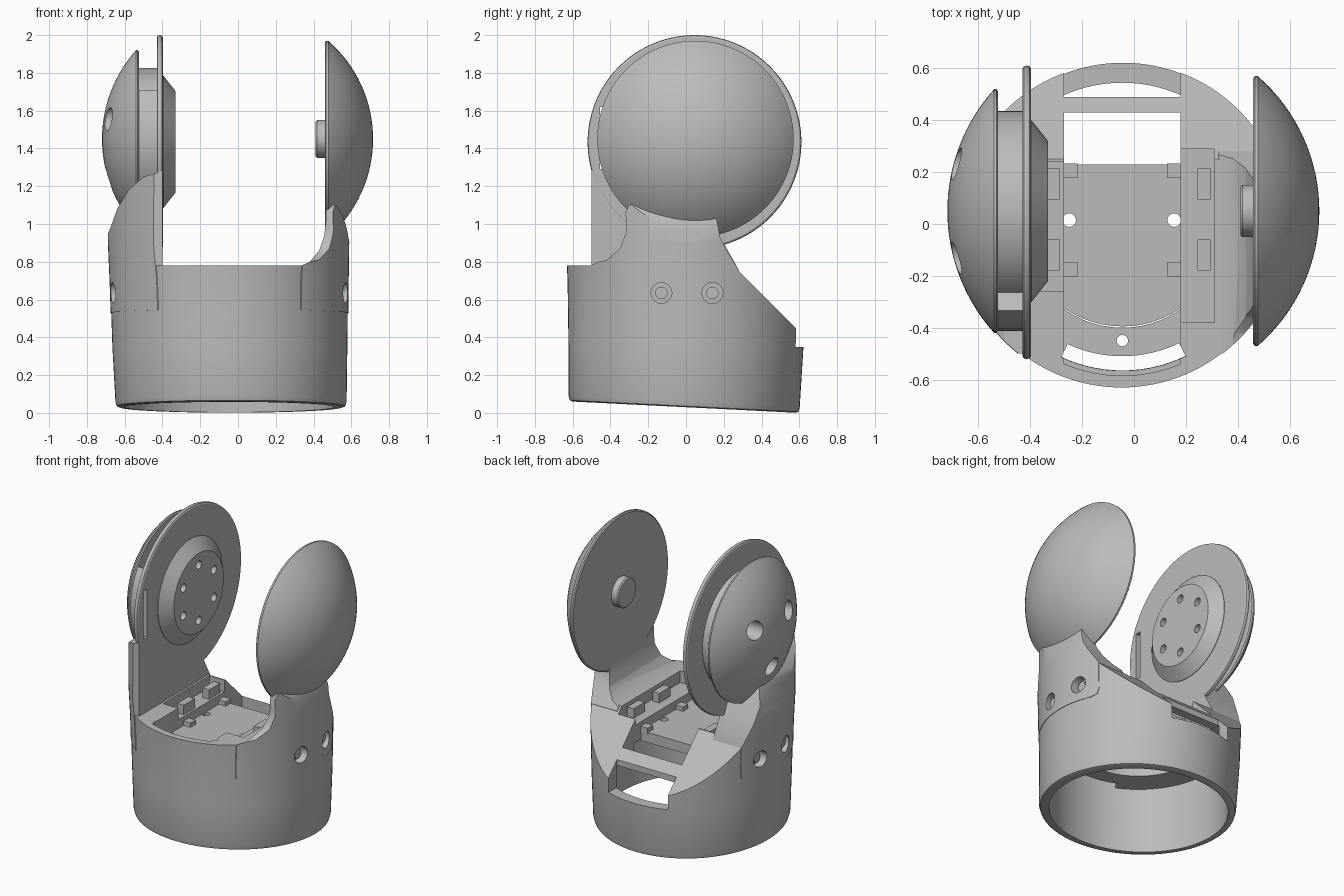
import bpy, bmesh, math
from math import sin, cos, radians, pi
from mathutils import Vector

cube = bpy.data.objects.get("Cube")
if cube:
    bpy.data.objects.remove(cube, do_unlink=True)

grey = bpy.data.materials.new("plain_grey")
grey.use_nodes = True
grey.diffuse_color = (0.5, 0.5, 0.5, 1)
grey.node_tree.nodes["Principled BSDF"].inputs["Base Color"].default_value = (0.5, 0.5, 0.5, 1)


def finish(name, bm):
    bmesh.ops.remove_doubles(bm, verts=bm.verts, dist=1e-5)
    bmesh.ops.recalc_face_normals(bm, faces=bm.faces)
    mesh = bpy.data.meshes.new(name)
    bm.to_mesh(mesh)
    bm.free()
    mesh.materials.append(grey)
    ob = bpy.data.objects.new(name, mesh)
    bpy.context.collection.objects.link(ob)
    return ob


def skin(name, rings):
    """Closed skin through rings of points."""
    bm = bmesh.new()
    rows = [[bm.verts.new(p) for p in ring] for ring in rings]
    n = len(rows[0])
    for a, b in zip(rows, rows[1:]):
        for i in range(n):
            j = (i + 1) % n
            bm.faces.new((a[i], a[j], b[j], b[i]))
    bm.faces.new(rows[0])
    bm.faces.new(rows[-1])
    return finish(name, bm)


def prism(name, pts, axis, a, b):
    """Extrude a 2D outline along an axis from a to b."""
    def at(p, t):
        q = list(p)
        q.insert(axis, t)
        return Vector(q)
    return skin(name, [[at(p, t) for p in pts] for t in (a, b)])


def box(name, x0, x1, y0, y1, z0, z1):
    return prism(name, [(x0, y0), (x1, y0), (x1, y1), (x0, y1)], 2, z0, z1)


def circle(cu, cv, r, n=48):
    return [(cu + r * cos(2 * pi * i / n), cv + r * sin(2 * pi * i / n)) for i in range(n)]


def sector(cu, cv, r0, r1, a0, a1, n=16):
    angles = [radians(a0 + (a1 - a0) * i / n) for i in range(n + 1)]
    outer = [(cu + r1 * cos(a), cv + r1 * sin(a)) for a in angles]
    inner = [(cu + r0 * cos(a), cv + r0 * sin(a)) for a in reversed(angles)]
    return outer + inner


def lathe_x(name, profile, cy, cz, n=96):
    """Turn (x, radius) pairs around a line parallel to x."""
    return skin(name, [[(x, y, z) for y, z in circle(cy, cz, max(r, 0.002), n)] for x, r in profile])


def cut(ob, tool, operation="DIFFERENCE"):
    mod = ob.modifiers.new("cut", "BOOLEAN")
    mod.operation, mod.solver, mod.object = operation, "EXACT", tool
    bpy.context.view_layer.objects.active = ob
    bpy.ops.object.modifier_apply(modifier=mod.name)
    bpy.data.objects.remove(tool, do_unlink=True)


def envelope(name, grow=0.0):
    """Tapered outer form of the cup with a tilted base."""
    spec = [(-.037, -.01, .59, .03, 1), (-.037, -.01, .605, .036, 1), (-.037, -.01, .612, .06, 1),
            (-.043, 0, .622, .35, 0), (-.047, .003, .63, .7, 0), (-.05, 0, .636, .9, 0), (-.05, 0, .634, 1.4, 0)]
    return skin(name, [[(x, y, z - .05 * y * tilt) for x, y in circle(cx, cy, r + grow, 128)]
                       for cx, cy, r, z, tilt in spec])


CX, CY = -.045, -.01
AY, AZ = .05, 1.45

# Cup body with sloping rear
body = envelope("cup_body")
cut(body, prism("side_form", [(-.8, -.2), (-.8, .77), (-.79, .78), (.25, .78), (.53, .5), (.8, .23),
                              (.8, -.2)], 0, -1, 1), "INTERSECT")
cut(body, prism("cavity", circle(CX, CY, .555, 96), 2, -.3, .5))
cut(body, prism("bore", circle(CX, CY, .39, 64), 2, .4, .58))

# Central pocket, kept inside a thin front rim
pocket = prism("pocket", circle(CX, CY, .575, 96), 2, .56, 1)
cut(pocket, box("pocket_limit", -.27, .18, -.8, .43, .3, 1.2), "INTERSECT")
cut(body, pocket)
cut(body, box("rear_hole", -.27, .18, .23, .43, .2, .9))
cut(body, prism("front_slot", sector(CX, CY, .5, .556, 245, 296), 2, .2, .9))
cut(body, box("rear_window", -.27, .18, .49, .9, .35, .9))
cut(body, prism("screw_hole", circle(CX, -.45, .022, 20), 2, .3, .9))

# Side ledges beside the pocket
for x0, x1, y0, y1 in ((.17, .31, -.38, .29), (-.385, -.26, -.26, .24)):
    cut(body, box("ledge", x0, x1, y0, y1, .7, 1))

# Tray with screw holes and corner clips
tray = prism("tray", circle(CX, 0, .395, 64), 2, .57, .64)
cut(tray, box("tray_limit", -.275, .185, -.6, .23, .4, .9), "INTERSECT")
for x in (-.25, .155):
    cut(tray, prism("tray_hole", circle(x, .015, .026, 20), 2, .3, .9))
parts = [body, tray]
for x, side in ((-.245, "right"), (.155, "left")):
    for y, end in ((.205, "rear"), (-.175, "front")):
        parts.append(box(f"clip_{end}_{side}", x - .028, x + .028, y - .028, y + .028, .63, .67))
for x, side in ((-.31, "right"), (.27, "left")):
    for y, end in ((.155, "rear"), (-.12, "front")):
        parts.append(box(f"ledge_block_{end}_{side}", x - .025, x + .025, y - .06, y + .06, .69, .765))

# Arms rising from the cup
left_side = [(-.5, .545), (-.5, .79), (-.42, .81), (-.35, .87), (-.315, .96), (-.32, 1.06), (-.28, 1.15),
             (.14, 1.15), (.18, .93), (.21, .87), (.28, .755), (.28, .57), (.27, .535), (.23, .52)]
left_front = [(.325, .4), (.325, .775), (.38, .8), (.43, .86), (.457, .94), (.465, 1.02), (.465, 1.12),
              (.52, 1.1), (.556, 1.04), (.575, .98), (.6, .85), (.75, .8), (.75, .4)]
right_side = [(-.5, .545), (-.5, 1.3), (-.1, 1.3), (.1, 1.12), (.2, .9), (.28, .755), (.28, .57),
              (.27, .535), (.23, .52)]
right_front = [(-.4, .4), (-.4, 1.28), (-.5, 1.25), (-.58, 1.18), (-.64, 1.08), (-.675, .98),
               (-.75, .82), (-.75, .4)]
for name, side, front, sx in (("left_arm", left_side, left_front, 1), ("right_arm", right_side, right_front, -1)):
    arm = envelope(name, .003)
    cut(arm, prism("arm_side", side, 0, -1, 1), "INTERSECT")
    cut(arm, prism("arm_front", front, 1, -1, 1), "INTERSECT")
    parts.append(arm)
    # Recessed bolts go through the arm skin and the cup behind it
    for y, end in ((-.13, "front"), (.14, "rear")):
        face = sx * math.sqrt(.63 ** 2 - y * y) - .047
        for target in (arm, body):
            cut(target, prism("bolt_recess", circle(y, .635, .055, 32), 0, face - sx * .05, face + sx * .2))
        bolt = prism(f"{name}_bolt_{end}", circle(y, .635, .033, 24), 0, face - sx * .07, face - sx * .025)
        parts.append(bolt)


def dome(name, base, rim, apex, radius):
    """Flat-backed spherical cap with a thin rim."""
    h = abs(apex - rim)
    big = (radius ** 2 + h * h) / (2 * h)
    s = 1 if apex > rim else -1
    top = math.asin(radius / big)
    arc = [(apex - s * big * (1 - cos(top * i / 16)), big * sin(top * i / 16)) for i in range(16, -1, -1)]
    return lathe_x(name, [(base, 0), (base, radius - .008), (base + s * .006, radius)] + arc, AY, AZ)


# Left dome and its inner peg
parts.append(dome("left_dome", .46, .478, .715, .52))
parts.append(lathe_x("left_peg", [(.47, 0), (.47, .1), (.418, .1), (.41, .092), (.41, 0)], AY, AZ, 48))

# Right dome with three holes
right_dome = dome("right_dome", -.525, -.54, -.72, .47)
for a in (30, 150, 270):
    y, z = AY + .21 * cos(radians(a)), AZ + .21 * sin(radians(a))
    cut(right_dome, prism("dome_hole", circle(y, z, .062, 32), 0, -.8, -.58))
parts.append(right_dome)
parts.append(lathe_x("right_drum", [(-.53, 0), (-.53, .385), (-.41, .385), (-.41, 0)], AY, AZ - .01))
parts.append(prism("right_front_shell", sector(AY, AZ, .37, .462, 146, 240), 0, -.53, -.41))

# Right plate with a cable slot
plate = lathe_x("right_plate", [(-.43, 0), (-.43, .555), (-.425, .563), (-.414, .566), (-.403, .563),
                                (-.398, .555), (-.398, 0)], .045, 1.434)
cut(plate, box("cable_slot", -.5, -.3, -.455, -.415, 1.29, 1.62))
parts.append(plate)

# Bevelled hub with a ring of six holes
hub = lathe_x("right_hub", [(-.41, 0), (-.41, .35), (-.395, .35), (-.332, .27), (-.332, 0)], AY, AZ - .015)
for i in range(6):
    a = radians(60 * i + 30)
    cut(hub, prism("hub_hole", circle(AY + .19 * cos(a), AZ - .015 + .19 * sin(a), .028, 20), 0, -.38, -.3))
parts.append(hub)

# Smooth shading with crisp edges
for ob in parts:
    for p in ob.data.polygons:
        p.use_smooth = True
    ob.data.set_sharp_from_angle(angle=radians(30))
